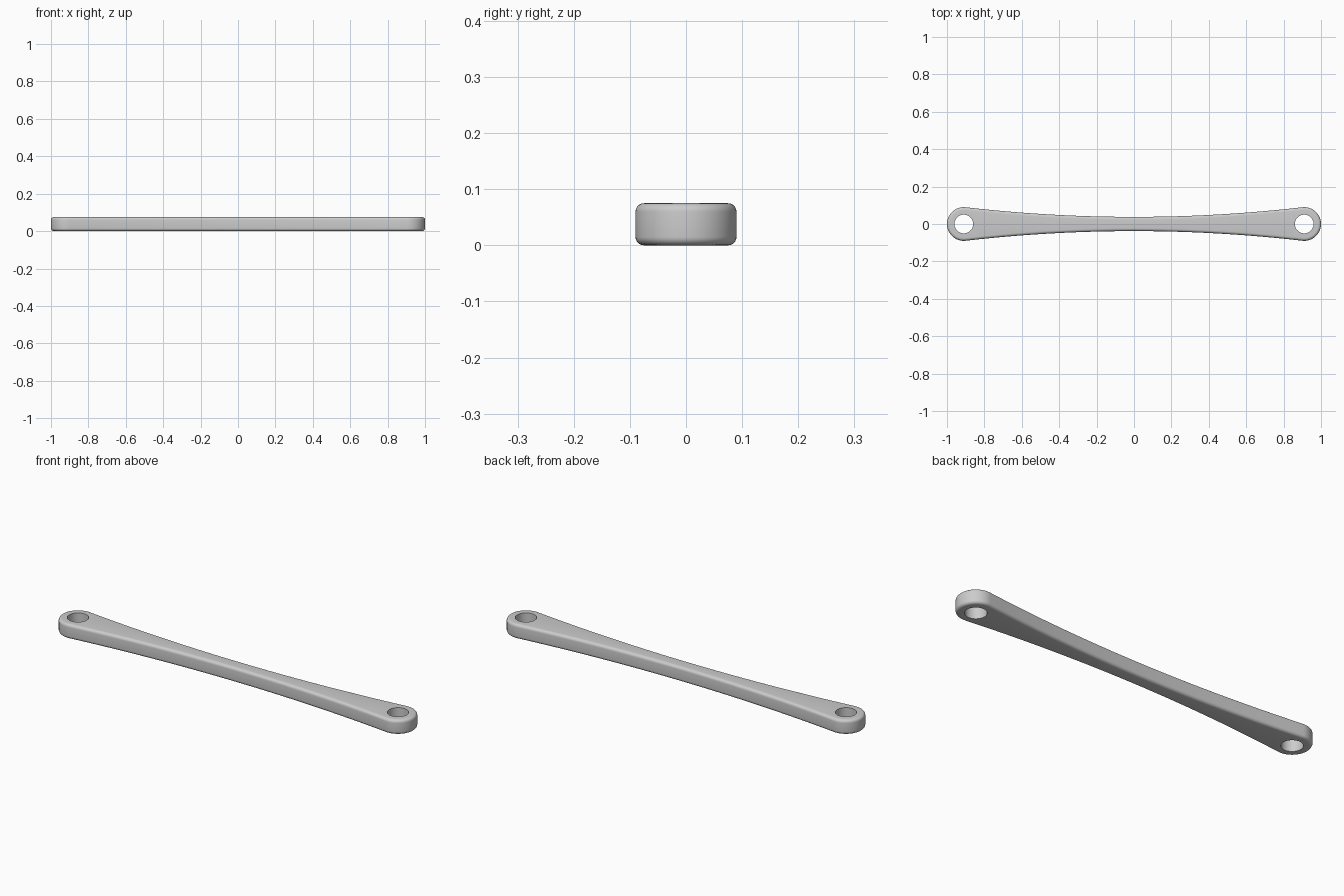
import bpy, bmesh
from math import sin, cos, asin, pi

if "Cube" in bpy.data.objects:
    bpy.data.objects.remove(bpy.data.objects["Cube"], do_unlink=True)

HEIGHT = 0.075
EYE_X, EYE_R, HOLE_R = 0.91, 0.09, 0.05
WAIST = 0.038      # half width at the middle
ROUND = 0.015      # edge rounding
# side arc tangent to both end circles
SIDE_R = (EYE_X**2 + WAIST**2 - EYE_R**2) / (2 * (EYE_R - WAIST))
LEAN = asin(EYE_X / (SIDE_R + EYE_R))


def outline(inset):
    """Closed outline of the bar, moved inwards by inset."""
    half = []
    r, big = EYE_R - inset, SIDE_R + inset
    start, end = -pi / 2 - LEAN, pi / 2 + LEAN
    for i in range(33):                      # rounded end
        a = start + (end - start) * i / 32
        half.append((EYE_X + r * cos(a), r * sin(a)))
    for i in range(1, 24):                   # concave side
        a = LEAN * (1 - i / 12)
        half.append((big * sin(a), WAIST + SIDE_R - big * cos(a)))
    return half + [(-x, -y) for x, y in half]


def circle(cx):
    return [(cx + HOLE_R * cos(2 * pi * i / 40), HOLE_R * sin(2 * pi * i / 40))
            for i in range(40)]


def loft(bm, rings):
    """Join matching rings of vertices with quads."""
    for lo, hi in zip(rings, rings[1:]):
        n = len(lo)
        for i in range(n):
            j = (i + 1) % n
            bm.faces.new((lo[i], lo[j], hi[j], hi[i]))


bm = bmesh.new()


def ring(points, z):
    return [bm.verts.new((x, y, z)) for x, y in points]


# outer wall with rounded upper and lower edges
profile = []
for i in range(7):
    a = pi / 2 * i / 6
    profile.append((ROUND * (1 - sin(a)), ROUND * (1 - cos(a))))
profile += [(inset, HEIGHT - z) for inset, z in reversed(profile)]
wall = [ring(outline(inset), z) for inset, z in profile]
loft(bm, wall)

# straight bolt holes
holes = []
for cx in (-EYE_X, EYE_X):
    hole = [ring(circle(cx), z) for z in (0, HEIGHT)]
    loft(bm, hole)
    holes.append(hole)

# flat faces above and below, open at the holes
for k in (0, -1):
    edges = []
    for loop in [wall[k]] + [h[k] for h in holes]:
        edges += [bm.edges.get((v, loop[i - 1])) for i, v in enumerate(loop)]
    bmesh.ops.triangle_fill(bm, use_beauty=True, edges=edges)
bmesh.ops.recalc_face_normals(bm, faces=bm.faces)

mesh = bpy.data.meshes.new("link_bar")
bm.to_mesh(mesh)
bm.free()
bar = bpy.data.objects.new("link_bar", mesh)
bpy.context.collection.objects.link(bar)

# plain grey
grey = bpy.data.materials.new("light_grey")
grey.use_nodes = True
colour = (0.6, 0.6, 0.6, 1)
grey.diffuse_color = colour
grey.node_tree.nodes["Principled BSDF"].inputs["Base Color"].default_value = colour
mesh.materials.append(grey)

bpy.ops.object.select_all(action="DESELECT")
bar.select_set(True)
bpy.context.view_layer.objects.active = bar
bpy.ops.object.shade_smooth_by_angle(angle=pi / 6)
